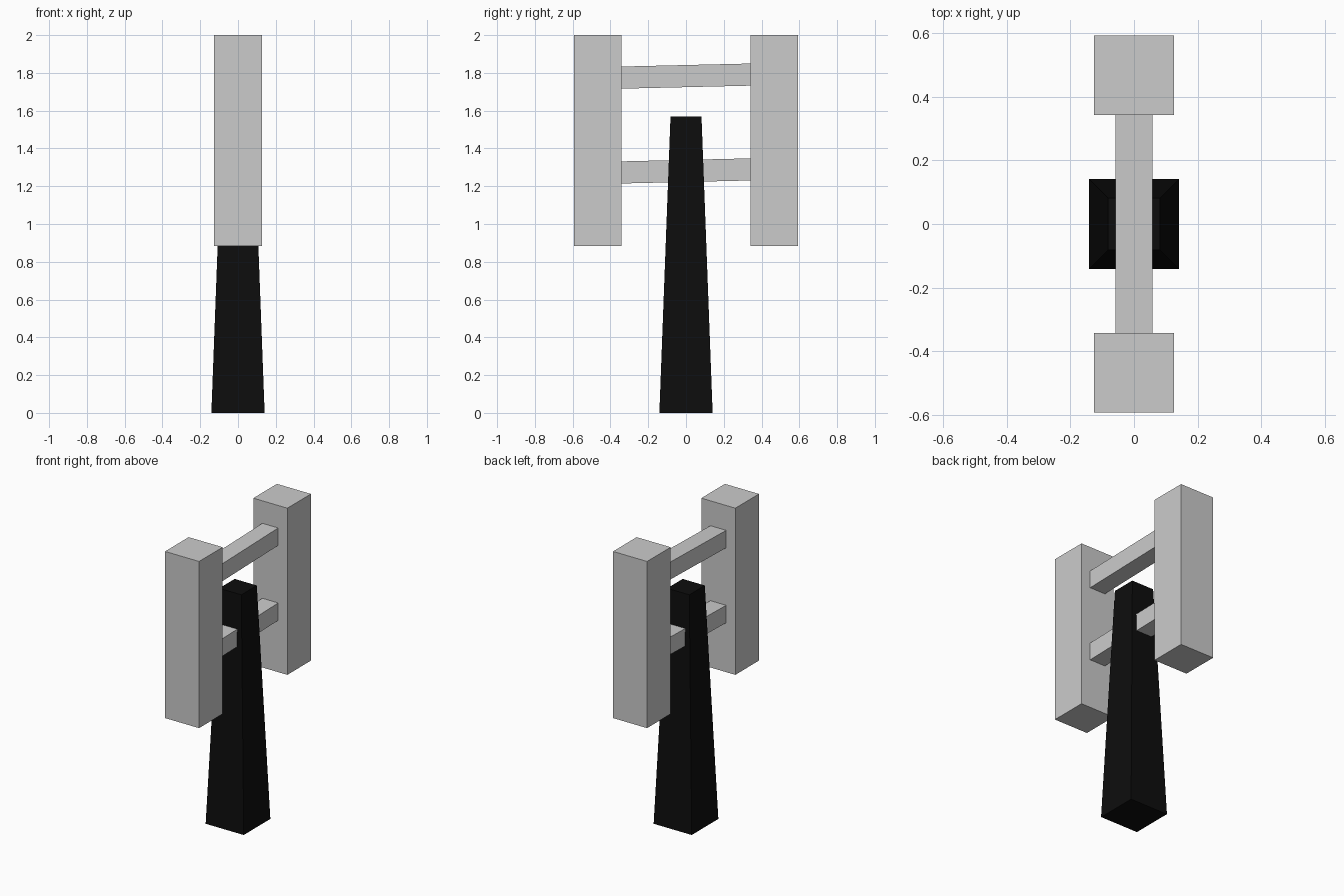
import bpy, bmesh
from math import atan2
from mathutils import Matrix, Vector

if "Cube" in bpy.data.objects:
    bpy.data.objects.remove(bpy.data.objects["Cube"])


def block(name, size, location, tilt=0.0, top_scale=1.0, material=None):
    """Box centred on location, tilted about x, with an optionally tapered top."""
    bm = bmesh.new()
    bmesh.ops.create_cube(bm, size=1.0)
    for v in bm.verts:
        if v.co.z > 0:
            v.co.x *= top_scale
            v.co.y *= top_scale
        v.co = Vector((v.co.x * size[0], v.co.y * size[1], v.co.z * size[2]))
    bm.transform(Matrix.Translation(location) @ Matrix.Rotation(tilt, 4, 'X'))
    mesh = bpy.data.meshes.new(name)
    bm.to_mesh(mesh)
    bm.free()
    obj = bpy.data.objects.new(name, mesh)
    bpy.context.collection.objects.link(obj)
    if material:
        mesh.materials.append(material)
    return obj


black = bpy.data.materials.new("black")
black.diffuse_color = (0.004, 0.004, 0.004, 1.0)
black.use_nodes = True
black.node_tree.nodes["Principled BSDF"].inputs["Base Color"].default_value = black.diffuse_color

# Tapered central tower
block("tower", (0.282, 0.282, 1.57), (0, 0, 0.785),
      top_scale=0.082 / 0.141, material=black)

# Upright slabs on either side
for side, label in ((-1, "front"), (1, "back")):
    block(label + "_upright", (0.252, 0.25, 1.116), (0, side * 0.467, 1.442))

# Slightly sloping crossbars joining the uprights
slope = atan2(0.016, 0.684)
for label, z in (("lower", 1.281), ("upper", 1.783)):
    block(label + "_crossbar", (0.117, 0.69, 0.117), (0, 0, z), tilt=slope)
